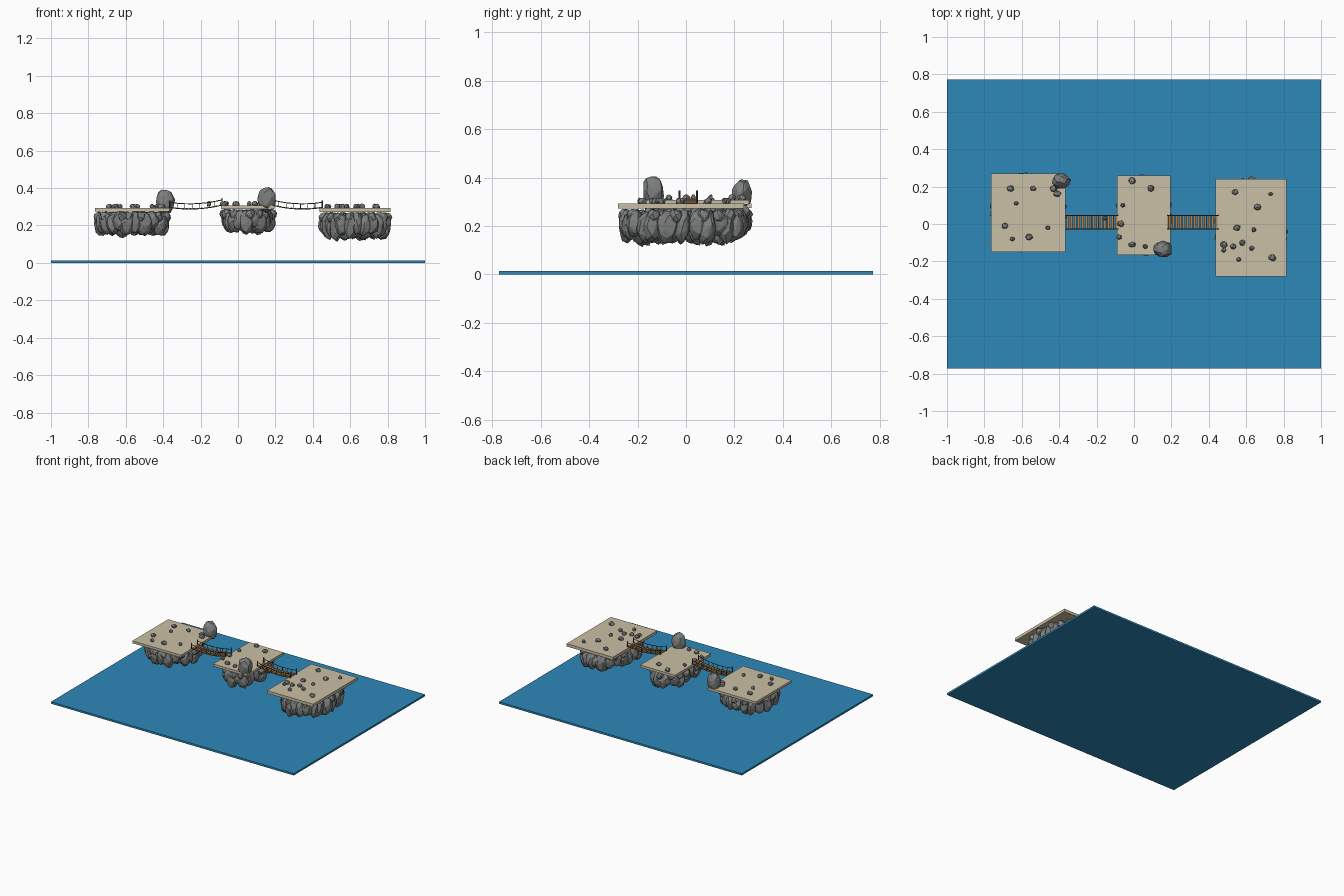
import bpy
import bmesh
import math
import random
from mathutils import Matrix, Vector

random.seed(7)
cube = bpy.data.objects.get("Cube")
if cube:
    bpy.data.objects.remove(cube, do_unlink=True)


def material(name, rgb):
    mat = bpy.data.materials.new(name)
    mat.use_nodes = True
    color = (*rgb, 1)
    mat.diffuse_color = color
    mat.node_tree.nodes["Principled BSDF"].inputs["Base Color"].default_value = color
    return mat


WATER = material("water blue", (0.027, 0.25, 0.49))
SAND = material("pale sandstone", (0.6, 0.53, 0.38))
STONE = material("grey stone", (0.21, 0.215, 0.215))
WOOD = material("plank wood", (0.42, 0.23, 0.09))
ROPE = material("dark rope and posts", (0.13, 0.065, 0.03))


def finish(bm, name, mat):
    bmesh.ops.recalc_face_normals(bm, faces=bm.faces)
    mesh = bpy.data.meshes.new(name)
    bm.to_mesh(mesh)
    bm.free()
    mesh.materials.append(mat)
    obj = bpy.data.objects.new(name, mesh)
    bpy.context.collection.objects.link(obj)
    return obj


def add_box(bm, center, size, tilt=0):
    matrix = (Matrix.Translation(center) @ Matrix.Rotation(tilt, 4, "Y")
              @ Matrix.Diagonal((*size, 1)))
    bmesh.ops.create_cube(bm, size=1, matrix=matrix)


def add_beam(bm, start, end, radius):
    start, end = Vector(start), Vector(end)
    axis = end - start
    matrix = Matrix.Translation((start + end) / 2) @ axis.to_track_quat("Z", "Y").to_matrix().to_4x4()
    bmesh.ops.create_cone(bm, cap_ends=True, segments=6, radius1=radius,
                          radius2=radius, depth=axis.length, matrix=matrix)


def add_rock(bm, center, radii, points=34, lean=0.15):
    """Chiselled boulder: the hull of unevenly spread points on an ellipsoid."""
    spin = Matrix.Rotation(random.uniform(0, math.tau), 3, "Z")
    tip = Matrix.Rotation(random.uniform(-lean, lean), 3, random.choice("XY"))
    verts = []
    for i in range(points):
        z = 1 - 2 * (i + 0.5) / points
        angle = i * math.pi * (3 - math.sqrt(5)) + random.uniform(-0.3, 0.3)
        ring = math.sqrt(1 - z * z)
        p = Vector((ring * math.cos(angle), ring * math.sin(angle), z))
        p = spin @ p * random.uniform(0.9, 1.08)
        p = tip @ Vector(a * b for a, b in zip(p, radii))
        verts.append(bm.verts.new(p + Vector(center)))
    hull = bmesh.ops.convex_hull(bm, input=verts)
    loose = [v for v in hull["geom_interior"] if isinstance(v, bmesh.types.BMVert)]
    bmesh.ops.delete(bm, geom=loose, context="VERTS")


# Water sheet
bm = bmesh.new()
add_box(bm, (0, 0, 0.007), (2, 1.545, 0.014))
finish(bm, "water", WATER)


def island(name, x0, x1, y0, y1, bottom, top, low, pebbles):
    cx, cy, hx, hy = (x0 + x1) / 2, (y0 + y1) / 2, (x1 - x0) / 2, (y1 - y0) / 2
    # Flat slab on top
    bm = bmesh.new()
    add_box(bm, (cx, cy, (bottom + top) / 2), (2 * hx, 2 * hy, top - bottom))
    finish(bm, name + "_slab", SAND)

    # Hanging boulders in nested ovals
    bm = bmesh.new()
    perimeter = math.pi * (hx + hy)
    for inset in (0.035, 0.085, 0.14):
        rx, ry = max(hx - inset, 0.02), max(hy - inset, 0.02)
        count = max(4, round(perimeter * (rx + ry) / (hx + hy) / 0.048))
        for i in range(count):
            a = math.tau * (i + random.uniform(-0.25, 0.25)) / count
            floor = low + random.uniform(0, 0.045)
            ceiling = bottom + random.uniform(-0.012, 0.006)
            r = random.uniform(0.034, 0.046)
            add_rock(bm, (cx + rx * math.cos(a), cy + ry * math.sin(a), (floor + ceiling) / 2),
                     (r, r * random.uniform(0.85, 1.1), (ceiling - floor) / 2))
    # Small rubble wedged high under the rim
    for i in range(14):
        a = math.tau * (i + random.random()) / 14
        add_rock(bm, (cx + hx * 0.9 * math.cos(a), cy + hy * 0.9 * math.sin(a), bottom - 0.03),
                 (0.028, 0.028, 0.03), 24)
    finish(bm, name + "_boulders", STONE)

    # Loose pebbles on the slab
    bm = bmesh.new()
    for x, y in pebbles:
        r = random.uniform(0.012, 0.022)
        add_rock(bm, (x, y, top + 0.008), (r, r * random.uniform(0.75, 1), 0.016), 20, 0.3)
    finish(bm, name + "_pebbles", STONE)


island("right_island", -0.765, -0.365, -0.15, 0.27, 0.275, 0.293, 0.135,
       [(-.66, .19), (-.54, .19), (-.63, .11), (-.43, .19), (-.41, .16),
        (-.46, -.02), (-.56, -.07), (-.69, -.01), (-.65, -.08)])
island("middle_island", -0.09, 0.195, -0.165, 0.26, 0.289, 0.307, 0.15,
       [(-.01, .23), (.09, .19), (-.06, .1), (-.07, 0), (-.08, -.07),
        (-.01, -.11), (.06, -.12), (-.155, .03)])
island("left_island", 0.435, 0.815, -0.28, 0.24, 0.272, 0.293, 0.115,
       [(.54, .17), (.73, .16), (.66, .09), (.55, -.02), (.64, -.03), (.48, -.11),
        (.48, -.14), (.53, -.12), (.58, -.1), (.63, -.13), (.56, -.19), (.74, -.18)])

# Standing stones on the slab corners
for name, x, y, z, h in (("back_standing_stone", -0.39, 0.23, 0.325, 0.07),
                         ("front_standing_stone", 0.155, -0.135, 0.34, 0.074)):
    bm = bmesh.new()
    add_rock(bm, (x, y, z), (0.052, 0.044, h), 44, 0.05)
    finish(bm, name, STONE)


def bridge(name, x0, x1, z0, z1, planks=14, sag=0.014, y=0.01, half=0.036):
    def deck(t):
        return Vector((x0 + (x1 - x0) * t, y, z0 + (z1 - z0) * t - 4 * sag * t * (1 - t)))

    # Planks following the sag
    bm = bmesh.new()
    for i in range(planks):
        t = (i + 0.5) / planks
        slope = (z1 - z0 - 4 * sag * (1 - 2 * t)) / (x1 - x0)
        add_box(bm, deck(t), (0.013, 2 * half, 0.005), -math.atan(slope))
    finish(bm, name + "_planks", WOOD)

    # Ropes, hangers and taller end posts on both sides
    bm = bmesh.new()
    steps = planks // 2
    for side in (-half, half):
        for height in (-0.002, 0.026):
            rope = [deck(i / steps) + Vector((0, side, height)) for i in range(steps + 1)]
            for a, b in zip(rope, rope[1:]):
                add_beam(bm, a, b, 0.0025)
        for i in range(steps + 1):
            end = i in (0, steps)
            foot = deck(i / steps) + Vector((0, side, -0.004))
            add_beam(bm, foot, foot + Vector((0, 0, 0.04 if end else 0.032)),
                     0.004 if end else 0.002)
    finish(bm, name + "_ropes", ROPE)


bridge("right_bridge", -0.365, -0.085, 0.298, 0.311)
bridge("left_bridge", 0.18, 0.45, 0.311, 0.298)
